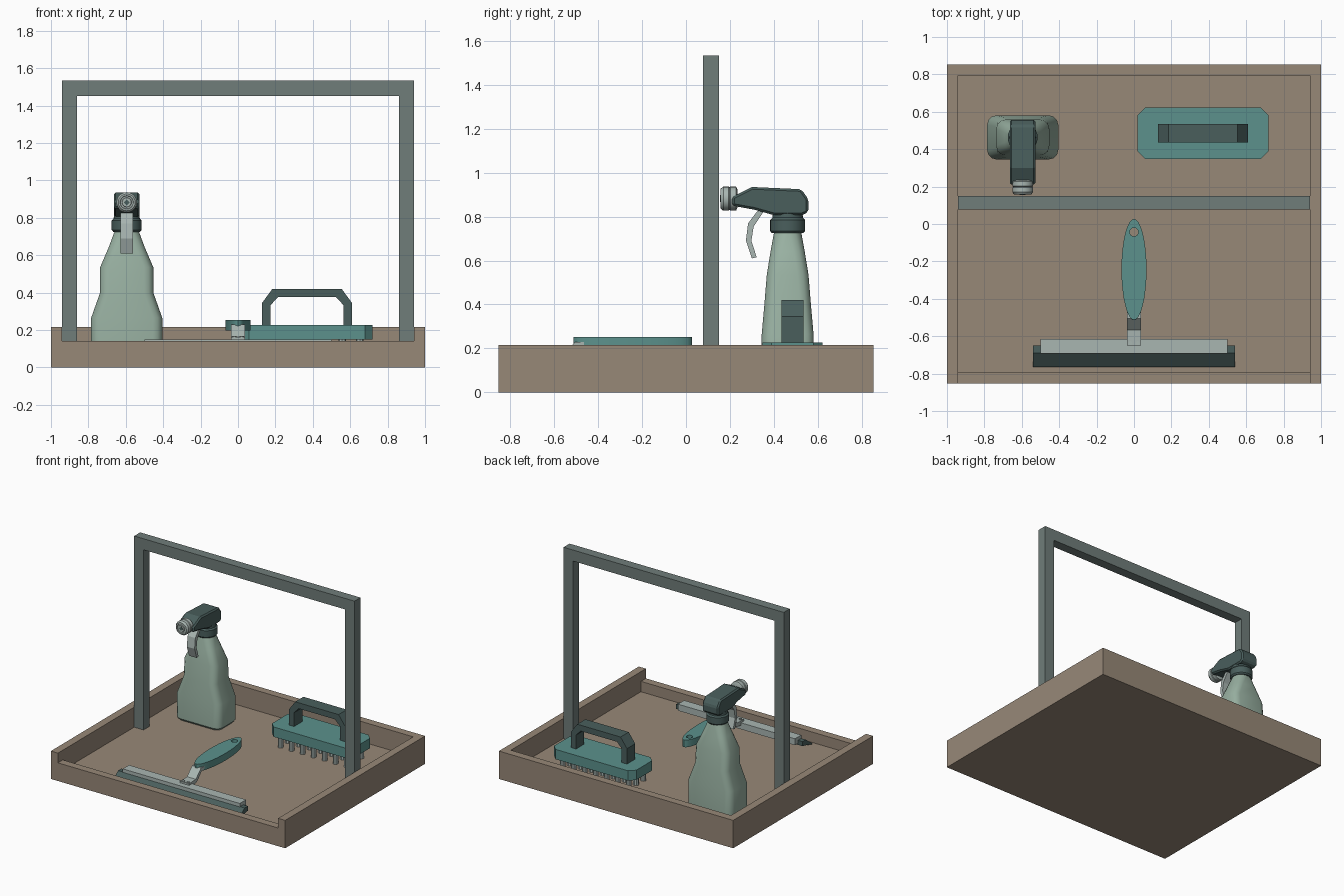
import bpy, bmesh, math
from mathutils import Vector

if "Cube" in bpy.data.objects:
    bpy.data.objects.remove(bpy.data.objects["Cube"], do_unlink=True)


def material(name, rgb):
    m = bpy.data.materials.new(name)
    m.use_nodes = True
    col = [(c / 255) ** 2.2 for c in rgb] + [1]
    m.diffuse_color = col
    m.node_tree.nodes["Principled BSDF"].inputs["Base Color"].default_value = col
    return m


WOOD = material("warm_taupe", (150, 135, 119))
FRAME = material("slate_grey", (111, 124, 121))
DARK = material("dark_green_grey", (75, 95, 93))
TEAL = material("teal", (92, 144, 139))
SAGE = material("sage_green", (151, 175, 160))
SILVER = material("pale_grey", (167, 180, 176))


def finish(name, bm, mat, smooth=False, bevel=0):
    bmesh.ops.recalc_face_normals(bm, faces=bm.faces[:])
    me = bpy.data.meshes.new(name)
    bm.to_mesh(me)
    bm.free()
    ob = bpy.data.objects.new(name, me)
    bpy.context.collection.objects.link(ob)
    me.materials.append(mat)
    if bevel:
        mod = ob.modifiers.new("bevel", "BEVEL")
        mod.width, mod.segments, mod.limit_method = bevel, 1, "ANGLE"
    if smooth:
        bpy.ops.object.select_all(action="DESELECT")
        ob.select_set(True)
        bpy.context.view_layer.objects.active = ob
        bpy.ops.object.shade_smooth_by_angle(angle=math.radians(32))
    return ob


def bridge(bm, rings):
    """Skin a list of equal point rings and cap both ends."""
    vs = [[bm.verts.new(p) for p in ring] for ring in rings]
    n = len(vs[0])
    for a, b in zip(vs, vs[1:]):
        for i in range(n):
            j = (i + 1) % n
            bm.faces.new((a[i], a[j], b[j], b[i]))
    bm.faces.new(vs[0])
    bm.faces.new(vs[-1])


def prism(name, axis, profile, lo, hi, mat, **kw):
    """Extrude a 2D outline along an axis."""
    put = {"x": lambda a, b, t: (t, a, b), "y": lambda a, b, t: (a, t, b),
           "z": lambda a, b, t: (a, b, t)}[axis]
    bm = bmesh.new()
    bridge(bm, [[put(a, b, t) for a, b in profile] for t in (lo, hi)])
    return finish(name, bm, mat, **kw)


def box(name, x, y, z, mat, **kw):
    return prism(name, "z", [(x[0], y[0]), (x[1], y[0]), (x[1], y[1]), (x[0], y[1])],
                 z[0], z[1], mat, **kw)


def lathe(bm, centre, axis, profile, sides):
    """Revolve (radius, offset) pairs about an axis through centre."""
    rings = []
    for r, t in profile:
        ring = []
        for i in range(sides):
            a = math.tau * i / sides
            u, v = r * math.cos(a), r * math.sin(a)
            ring.append(Vector(centre) + Vector((u, v, t) if axis == "z" else (u, t, v)))
        rings.append(ring)
    bridge(bm, rings)


def turned(name, centre, axis, profile, sides, mat, **kw):
    bm = bmesh.new()
    lathe(bm, centre, axis, profile, sides)
    return finish(name, bm, mat, **kw)


def cut(ob, cutter):
    mod = ob.modifiers.new("cut", "BOOLEAN")
    mod.operation, mod.object, mod.solver = "DIFFERENCE", cutter, "EXACT"
    bpy.context.view_layer.objects.active = ob
    bpy.ops.object.modifier_apply(modifier="cut")
    bpy.data.objects.remove(cutter, do_unlink=True)


FLOOR = 0.06

# Tray with a lowered front lip
tray = box("tray", (-1, 1), (-0.853, 0.853), (0, 0.215), WOOD)
cut(tray, box("cavity_cutter", (-0.94, 0.94), (-0.793, 0.793), (FLOOR, 0.5), WOOD))
cut(tray, box("lip_cutter", (-0.94, 0.94), (-1, -0.7), (0.14, 0.5), WOOD))

# Carrying frame
prism("carry_frame", "y", [(-0.94, FLOOR), (-0.94, 1.535), (0.94, 1.535), (0.94, FLOOR),
      (0.86, FLOOR), (0.86, 1.45), (-0.86, 1.45), (-0.86, FLOOR)], 0.077, 0.15, FRAME)

# Spray bottle body
BX, BY = -0.595, 0.463


def rounded_rect(z, hw, hd, r):
    pts = []
    for k, (sx, sy) in enumerate(((1, 1), (-1, 1), (-1, -1), (1, -1))):
        for s in range(4):
            a = math.pi / 2 * (k + s / 3)
            pts.append((BX + sx * (hw - r) + r * math.cos(a),
                        BY + sy * (hd - r) + r * math.sin(a), z))
    return pts


bm = bmesh.new()
bridge(bm, [rounded_rect(*s) for s in (
    (FLOOR, 0.175, 0.103, 0.04), (0.078, 0.19, 0.118, 0.05), (0.265, 0.19, 0.118, 0.05),
    (0.40, 0.142, 0.106, 0.05), (0.535, 0.142, 0.095, 0.05),
    (0.64, 0.097, 0.078, 0.05), (0.74, 0.06, 0.06, 0.055))])
finish("bottle_body", bm, SAGE, smooth=True)

# Spray head
turned("bottle_collar", (BX, BY, 0), "z", [(0.072, 0.725), (0.08, 0.735), (0.08, 0.785),
       (0.07, 0.795), (0.066, 0.83)], 24, DARK, smooth=True)
prism("spray_head", "x", [(0.21, 0.85), (0.21, 0.89), (0.30, 0.935), (0.525, 0.925),
      (0.557, 0.88), (0.557, 0.82), (0.53, 0.807), (0.40, 0.807), (0.31, 0.832)],
      BX - 0.069, BX + 0.069, DARK, bevel=0.01)
turned("nozzle", (BX, 0, 0.882), "y", [(0.04, 0.235), (0.055, 0.228), (0.055, 0.202),
       (0.051, 0.198), (0.055, 0.194), (0.055, 0.17), (0.045, 0.157), (0.036, 0.157),
       (0.034, 0.163), (0.026, 0.163), (0.024, 0.157)], 20, SILVER, smooth=True)
turned("nozzle_hole", (BX, 0, 0.882), "y", [(0.016, 0.158), (0.016, 0.154)], 4, DARK)
prism("trigger", "x", [(0.325, 0.825), (0.283, 0.77), (0.273, 0.69), (0.30, 0.61),
      (0.322, 0.615), (0.298, 0.69), (0.308, 0.755), (0.355, 0.825)],
      BX - 0.033, BX + 0.033, SILVER)

# Scrubbing brush
c, x0, x1, y0, y1 = 0.042, 0.018, 0.72, 0.348, 0.622
prism("brush_block", "z", [(x0 + c, y0), (x1 - c, y0), (x1, y0 + c), (x1, y1 - c),
      (x1 - c, y1), (x0 + c, y1), (x0, y1 - c), (x0, y0 + c)], 0.15, 0.226, TEAL)
MID = (x0 + x1) / 2
half = [(0.24, 0.22), (0.24, 0.345), (0.185, 0.42)]
inner = [(0.155, 0.375), (0.195, 0.333), (0.195, 0.22)]
right = half + [(-x, z) for x, z in reversed(half)]
left = [(-x, z) for x, z in reversed(inner)] + inner
prism("brush_handle", "y", [(MID + x, z) for x, z in right + left], 0.435, 0.535, DARK)
bm = bmesh.new()
for i in range(7):
    for j in range(3):
        lathe(bm, (MID + (i - 3) * 0.094, (y0 + y1) / 2 + (j - 1) * 0.09, 0), "z",
              [(0.02, FLOOR), (0.02, 0.152)], 8)
finish("brush_bristles", bm, SILVER, smooth=True)

# Squeegee
prism("squeegee_blade", "x", [(-0.765, FLOOR), (-0.765, 0.07), (-0.69, 0.125),
      (-0.65, 0.125), (-0.65, 0.09), (-0.7, 0.08)], -0.54, 0.54, DARK)
box("squeegee_bar", (-0.5, 0.5), (-0.692, -0.615), (0.1, 0.15), SILVER)
prism("squeegee_neck", "x", [(-0.65, 0.148), (-0.65, 0.163), (-0.568, 0.166), (-0.505, 0.228),
      (-0.45, 0.228), (-0.45, 0.205), (-0.495, 0.205), (-0.555, 0.14), (-0.615, 0.13)],
      -0.038, 0.038, SILVER)
for side, x in (("right", -0.02), ("left", 0.02)):
    turned("neck_screw_" + side, (x, -0.637, 0), "z", [(0.011, 0.15), (0.011, 0.169)],
           10, SILVER)
outline = [(0.067 * math.cos(math.tau * i / 32), -0.243 + 0.27 * math.sin(math.tau * i / 32))
           for i in range(32)]
grip = prism("squeegee_handle", "z", outline, 0.197, 0.252, TEAL)
cut(grip, turned("hang_hole_cutter", (0, -0.043, 0), "z", [(0.023, 0.1), (0.023, 0.4)],
                 16, TEAL))
bpy.context.view_layer.objects.active = grip
grip.select_set(True)
bpy.ops.object.shade_smooth_by_angle(angle=math.radians(35))
